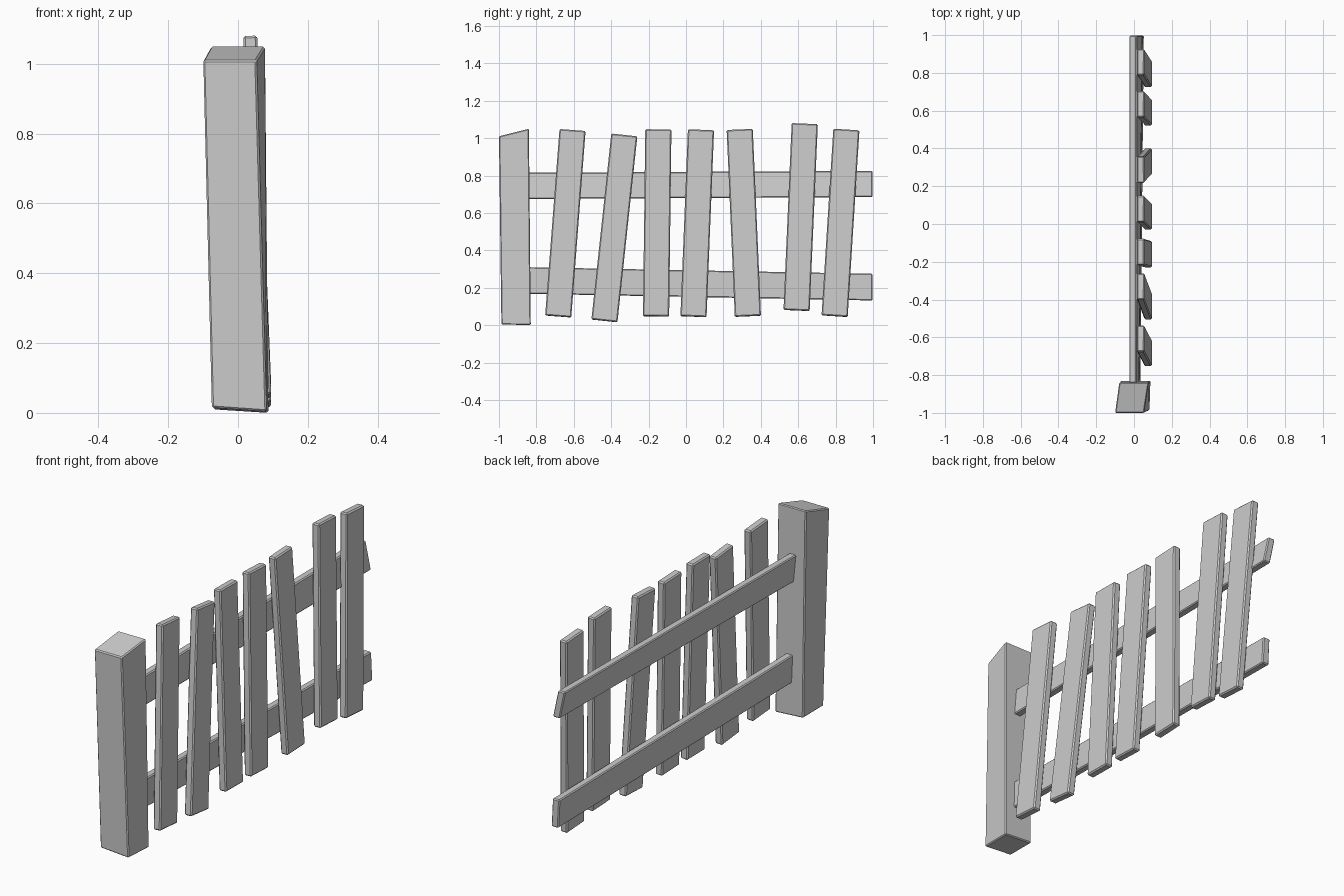
import bpy, bmesh
from math import radians
from mathutils import Matrix, Vector

if "Cube" in bpy.data.objects:
    bpy.data.objects.remove(bpy.data.objects["Cube"])


def finish(bm, name, bevel):
    bmesh.ops.recalc_face_normals(bm, faces=bm.faces)
    me = bpy.data.meshes.new(name)
    bm.to_mesh(me)
    bm.free()
    ob = bpy.data.objects.new(name, me)
    bpy.context.collection.objects.link(ob)
    mod = ob.modifiers.new("worn_edges", 'BEVEL')
    mod.width = bevel
    mod.segments = 1
    return ob


def block(name, start, end, bevel=0.005):
    """Skewed block between two four-cornered end sections."""
    bm = bmesh.new()
    a = [bm.verts.new(p) for p in start]
    b = [bm.verts.new(p) for p in end]
    bm.faces.new(a)
    bm.faces.new(b)
    for i in range(4):
        j = (i + 1) % 4
        bm.faces.new((a[i], a[j], b[j], b[i]))
    return finish(bm, name, bevel)


def slat(name, y, z, tilt):
    """Picket leaning back slightly, tilted sideways by its own angle."""
    m = (Matrix.Translation((0.055, y, z))
         @ Matrix.Rotation(radians(-2.3), 4, 'Y')
         @ Matrix.Rotation(radians(-tilt), 4, 'X')
         @ Matrix.Diagonal(Vector((0.04, 0.14, 1.0, 1))))
    bm = bmesh.new()
    bmesh.ops.create_cube(bm, size=1, matrix=m)
    return finish(bm, name, 0.006)


def rail_section(y, z0, z1, x0, x1, t=0.039):
    """Rail end: x0 is the back edge at the bottom, x1 at the top."""
    return [(x0, y, z0), (x0 + t, y, z0), (x1 + t, y, z1), (x1, y, z1)]


# Crooked corner post with a sloping top
block("post",
      [(-0.075, -0.987, 0.015), (0.082, -0.987, 0.004),
       (0.087, -0.83, 0.0), (-0.07, -0.83, 0.01)],
      [(-0.10, -1.0, 1.01), (0.053, -1.0, 1.01),
       (0.078, -0.84, 1.05), (-0.078, -0.84, 1.05)])

# Two horizontal rails
block("upper_rail",
      rail_section(-0.845, 0.675, 0.815, -0.012, -0.025),
      rail_section(0.997, 0.685, 0.825, 0.005, -0.025))
block("lower_rail",
      rail_section(-0.84, 0.168, 0.31, -0.005, -0.01),
      rail_section(0.997, 0.132, 0.275, 0.013, 0.006))

# Seven pickets: centre y, centre z, sideways tilt in degrees
slats = [(-0.645, 0.545, 4.4), (-0.383, 0.520, 6.1), (-0.154, 0.547, 0.7),
         (0.060, 0.545, 2.3), (0.309, 0.547, -2.5), (0.613, 0.578, 2.5),
         (0.826, 0.547, 3.6)]
for i, s in enumerate(slats, 1):
    slat(f"picket_{i}", *s)
